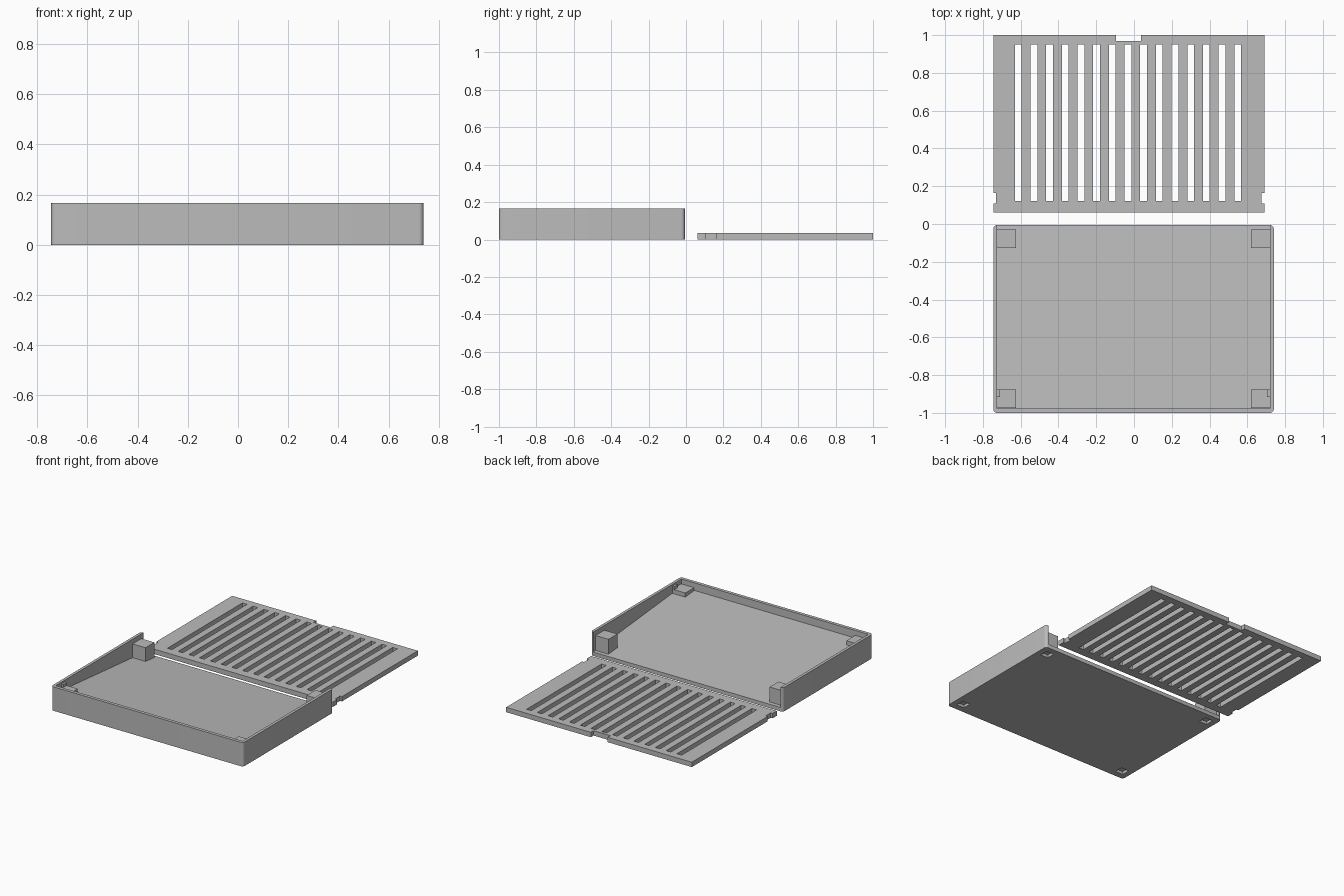
import bpy, bmesh

if "Cube" in bpy.data.objects:
    bpy.data.objects.remove(bpy.data.objects["Cube"])

grey = bpy.data.materials.new("plain grey")
grey.diffuse_color = (0.5, 0.5, 0.5, 1)
grey.use_nodes = True
grey.node_tree.nodes["Principled BSDF"].inputs["Base Color"].default_value = grey.diffuse_color


def add_mesh(name, bm):
    bmesh.ops.recalc_face_normals(bm, faces=bm.faces)
    me = bpy.data.meshes.new(name)
    bm.to_mesh(me)
    bm.free()
    me.materials.append(grey)
    ob = bpy.data.objects.new(name, me)
    bpy.context.collection.objects.link(ob)
    return ob


def add_box(bm, x0, x1, y0, y1, z0, z1):
    verts = bmesh.ops.create_cube(bm, size=1)["verts"]
    for v in verts:
        v.co = (x1 if v.co.x > 0 else x0,
                y1 if v.co.y > 0 else y0,
                z1 if v.co.z > 0 else z0)


def boxes(name, specs):
    bm = bmesh.new()
    for s in specs:
        add_box(bm, *s)
    return add_mesh(name, bm)


def cut(ob, cutter):
    mod = ob.modifiers.new("cut", "BOOLEAN")
    mod.operation = "DIFFERENCE"
    mod.solver = "EXACT"
    mod.object = cutter
    bpy.context.view_layer.objects.active = ob
    bpy.ops.object.modifier_apply(modifier=mod.name)
    bpy.data.objects.remove(cutter)


# Tray body: block with rounded upright corners
X0, X1, Y0, Y1, H = -0.745, 0.74, -1.0, -0.006, 0.167
IX0, IX1, IY0 = -0.725, 0.72, -0.977
bm = bmesh.new()
add_box(bm, X0, X1, Y0, Y1, 0, H)
upright = [e for e in bm.edges if abs(e.verts[0].co.z - e.verts[1].co.z) > 0.1]
bmesh.ops.bevel(bm, geom=upright, offset=0.02, segments=6, profile=0.5, affect="EDGES")
tray = add_mesh("tray", bm)

# Sloped interior, open at the back
bm = bmesh.new()
profile = [(IY0, 0.114), (0.1, 0.018), (0.1, 0.3), (IY0, 0.3)]
face = bm.faces.new([bm.verts.new((IX0, y, z)) for y, z in profile])
ext = bmesh.ops.extrude_face_region(bm, geom=[face])["geom"]
bmesh.ops.translate(bm, vec=(IX1 - IX0, 0, 0),
                    verts=[g for g in ext if isinstance(g, bmesh.types.BMVert)])
cut(tray, add_mesh("interior_cutter", bm))

# Square recesses under the four corner posts
centres = [(x, y) for x in (-0.675, 0.67) for y in (-0.925, -0.078)]
cut(tray, boxes("recess_cutter", [(x - 0.03, x + 0.03, y - 0.03, y + 0.03, -0.05, 0.02)
                                  for x, y in centres]))

# Corner posts that carry the lid
boxes("corner_posts", [(x - 0.05, x + 0.05, y - 0.05, y + 0.048, 0.025, 0.134)
                       for x, y in centres])

# Small catches on the side walls above the front posts
boxes("lid_catches", [(IX0 - 0.005, IX0 + 0.015, -0.915, -0.877, 0.13, 0.155),
                      (IX1 - 0.015, IX1 + 0.005, -0.915, -0.877, 0.13, 0.155)])

# Lid plate with vent slots, catch notches and a finger notch
lid = boxes("lid", [(-0.745, 0.69, 0.062, 1.0, 0, 0.034)])
slots = [(-0.631 + i * 0.083, -0.595 + i * 0.083, 0.122, 0.95, -0.1, 0.1) for i in range(15)]
notches = [(-0.8, -0.73, 0.108, 0.163, -0.1, 0.1),
           (0.675, 0.8, 0.108, 0.163, -0.1, 0.1),
           (-0.095, 0.036, 0.97, 1.1, -0.1, 0.1)]
cut(lid, boxes("slot_cutter", slots + notches))

# Smooth the rounded corners, keep all other edges sharp
bpy.ops.object.select_all(action="DESELECT")
tray.select_set(True)
bpy.context.view_layer.objects.active = tray
bpy.ops.object.shade_smooth_by_angle(angle=0.6)
